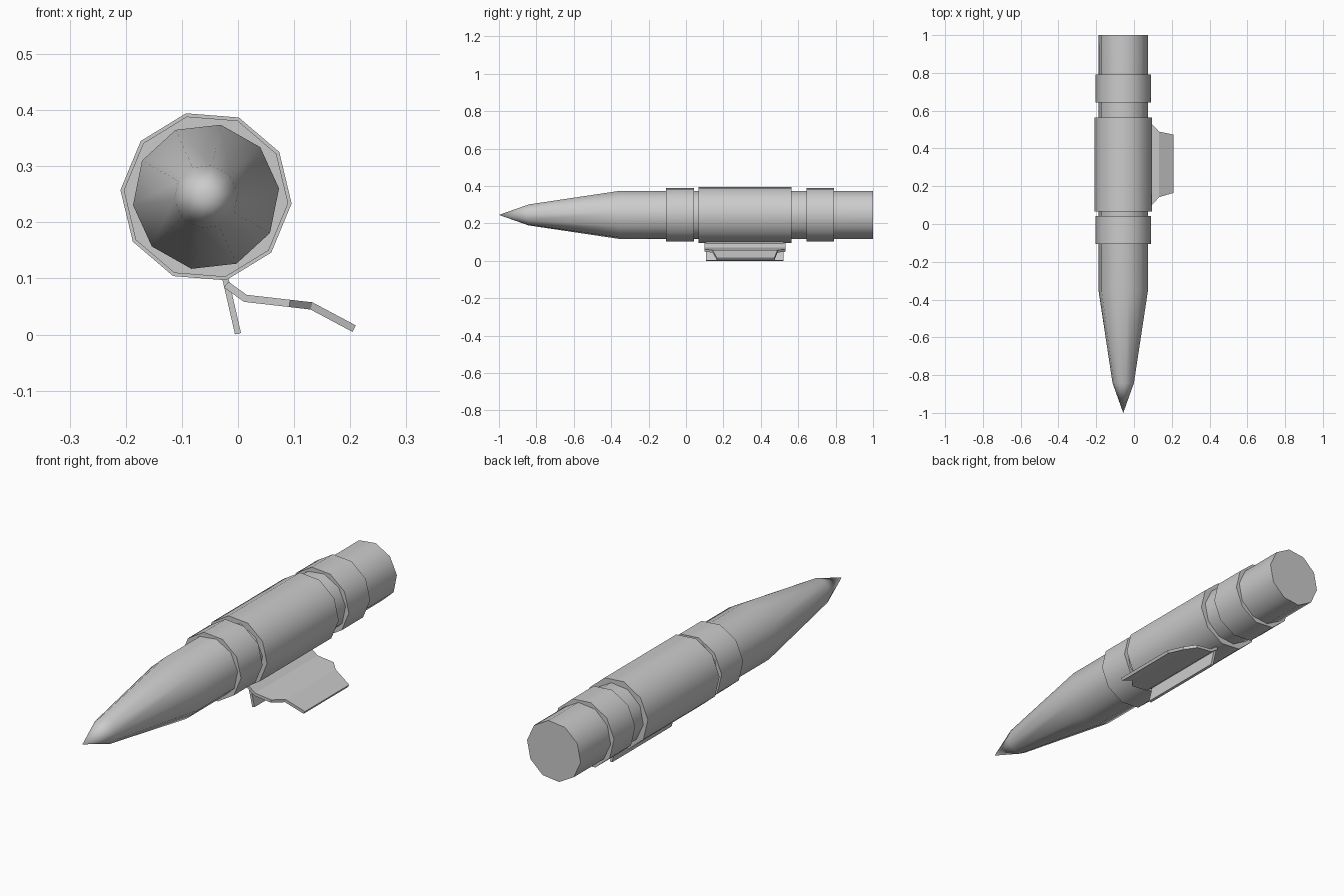
import bpy, bmesh, math

if "Cube" in bpy.data.objects:
    bpy.data.objects.remove(bpy.data.objects["Cube"])

CX, CZ = -0.057, 0.2455   # axis of the body
SIDES = 10


def make_object(name, bm):
    bmesh.ops.recalc_face_normals(bm, faces=bm.faces)
    me = bpy.data.meshes.new(name)
    bm.to_mesh(me)
    bm.free()
    ob = bpy.data.objects.new(name, me)
    bpy.context.collection.objects.link(ob)
    return ob


def smooth(ob):
    bpy.ops.object.select_all(action='DESELECT')
    ob.select_set(True)
    bpy.context.view_layer.objects.active = ob
    bpy.ops.object.shade_smooth_by_angle(angle=math.radians(42))


def lathe(name, profile, phase, closed=False):
    """Ten-sided turning of (y, radius) points about the body axis."""
    bm = bmesh.new()
    rings = []
    for y, r in profile:
        if r == 0:
            rings.append([bm.verts.new((CX, y, CZ))] * SIDES)
            continue
        angles = [math.radians(phase) + math.tau * i / SIDES for i in range(SIDES)]
        rings.append([bm.verts.new((CX + r * math.cos(a), y, CZ + r * math.sin(a)))
                      for a in angles])
    pairs = list(zip(rings, rings[1:]))
    if closed:
        pairs.append((rings[-1], rings[0]))
    for a, b in pairs:
        for i in range(SIDES):
            j = (i + 1) % SIDES
            bm.faces.new(list(dict.fromkeys((a[i], a[j], b[j], b[i]))))
    if not closed:
        bm.faces.new(rings[-1])
    ob = make_object(name, bm)
    smooth(ob)
    return ob


def sheet(name, columns, thickness):
    """Bent plate from (x, z, y_front, y_back) columns, given a thickness."""
    bm = bmesh.new()
    cols = [(bm.verts.new((x, y0, z)), bm.verts.new((x, y1, z)))
            for x, z, y0, y1 in columns]
    for a, b in zip(cols, cols[1:]):
        bm.faces.new((a[0], b[0], b[1], a[1]))
    ob = make_object(name, bm)
    mod = ob.modifiers.new("thickness", 'SOLIDIFY')
    mod.thickness = thickness
    mod.offset = 0
    mod.use_even_offset = True
    return ob


# Pointed body
lathe("body", [(-1, 0), (-0.842, 0.057), (-0.357, 0.131), (1, 0.131)], 6.5)

# Sleeves around the body
for name, y0, y1, r in (("front_band", -0.107, 0.043, 0.147),
                        ("centre_sleeve", 0.066, 0.564, 0.153),
                        ("rear_band", 0.643, 0.791, 0.147)):
    lathe(name, [(y0, 0.118), (y0, r), (y1, r), (y1, 0.118)], -4.5, closed=True)

# Bent side fin with tapering outer end
sheet("side_fin", [(-0.021, 0.089, 0.098, 0.532),
                   (0.013, 0.0645, 0.098, 0.532),
                   (0.092, 0.0555, 0.098, 0.532),
                   (0.131, 0.051, 0.142, 0.489),
                   (0.207, 0.0105, 0.165, 0.473)], 0.013)

# Slanted plate under the sleeve
sheet("lower_plate", [(-0.023, 0.102, 0.107, 0.521),
                      (0.0, 0.0015, 0.107, 0.521)], 0.011)
